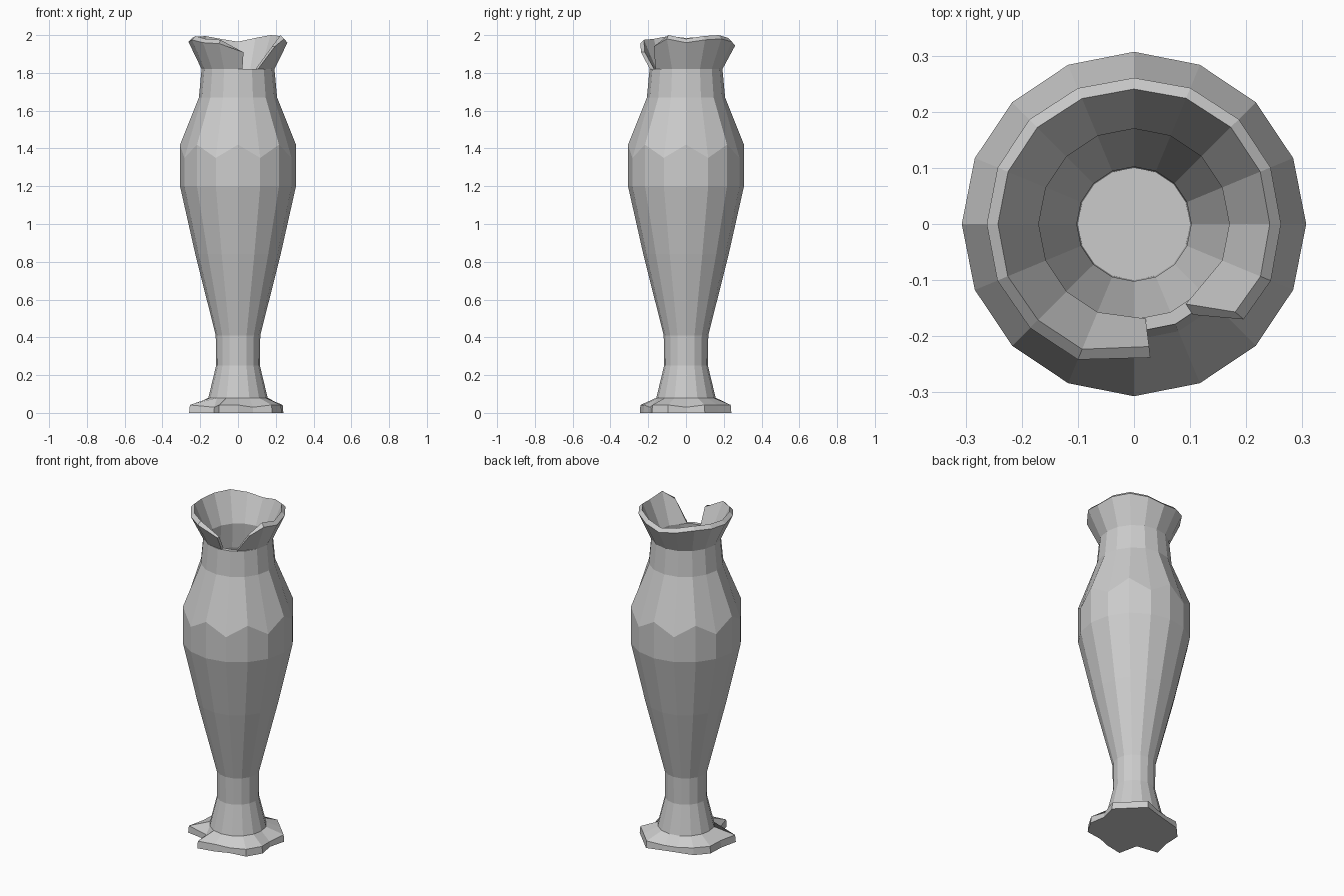
import bpy, bmesh
from math import sin, cos, radians

if "Cube" in bpy.data.objects:
    bpy.data.objects.remove(bpy.data.objects["Cube"])

N = 16
STEP = 360 / N


def point(r, angle, z):
    a = radians(angle)
    return (r * cos(a), r * sin(a), z)


def finish(bm, name):
    bmesh.ops.recalc_face_normals(bm, faces=bm.faces)
    mesh = bpy.data.meshes.new(name)
    bm.to_mesh(mesh)
    bm.free()
    obj = bpy.data.objects.new(name, mesh)
    bpy.context.collection.objects.link(obj)
    return obj


def loft(name, rings):
    """Skin a list of closed rings of points and cap both ends."""
    bm = bmesh.new()
    rows = [[bm.verts.new(p) for p in ring] for ring in rings]
    n = len(rows[0])
    for a, b in zip(rows, rows[1:]):
        for i in range(n):
            j = (i + 1) % n
            bm.faces.new((a[i], a[j], b[j], b[i]))
    bm.faces.new(rows[0])
    bm.faces.new(rows[-1])
    return finish(bm, name)


def ring(r, z, z_odd=None):
    return [point(r, i * STEP, z_odd if z_odd and i % 2 else z) for i in range(N)]


# Vase body: worn foot, zigzag shoulder line, hollow inside
foot = [.215, .26, .24, .26, .21, .205, .235, .25,
        .235, .28, .18, .265, .225, .21, .255, .25]
edge_z = [.03 if r < .22 else .042 for r in foot]
rings = [
    [point(r, i * STEP, 0) for i, r in enumerate(foot)],
    [point(r * .985, i * STEP, edge_z[i]) for i, r in enumerate(foot)],
    ring(.157, .08), ring(.116, .25), ring(.118, .41), ring(.226, .84),
    ring(.307, 1.2), ring(.307, 1.42, 1.35), ring(.207, 1.67), ring(.193, 1.82),
    ring(.170, 1.82), ring(.185, 1.67), ring(.285, 1.41, 1.35), ring(.285, 1.2),
    ring(.205, .84), ring(.102, .41), ring(.100, .25),
]
loft("vase_body", rings)

# Flared rim with a broken gap at the front right
# columns: bottom angle, top angle, top height
columns = [(303, 319, 1.94), (337.5, 337.5, 1.99)]
heights = [1.97, 1.985, 1.99, 1.975, 1.955, 1.97, 1.985, 1.98, 1.975, 1.985, 1.97]
columns += [(i * STEP, i * STEP, h) for i, h in enumerate(heights)]
columns += [(247.5, 247.5, 1.965), (277, 277, 1.91)]
sections = []
for i, (low, top, h) in enumerate(columns):
    r = .265 - (2 - h) * .1
    if i == len(columns) - 1:
        r = .24
    lip = .01 if 0 < i < len(columns) - 1 else 0
    sections.append([point(.193, low, 1.82), point(r, top, h - lip),
                     point(r - .02, top, h + lip), point(.170, low, 1.82)])
loft("broken_rim", sections)
